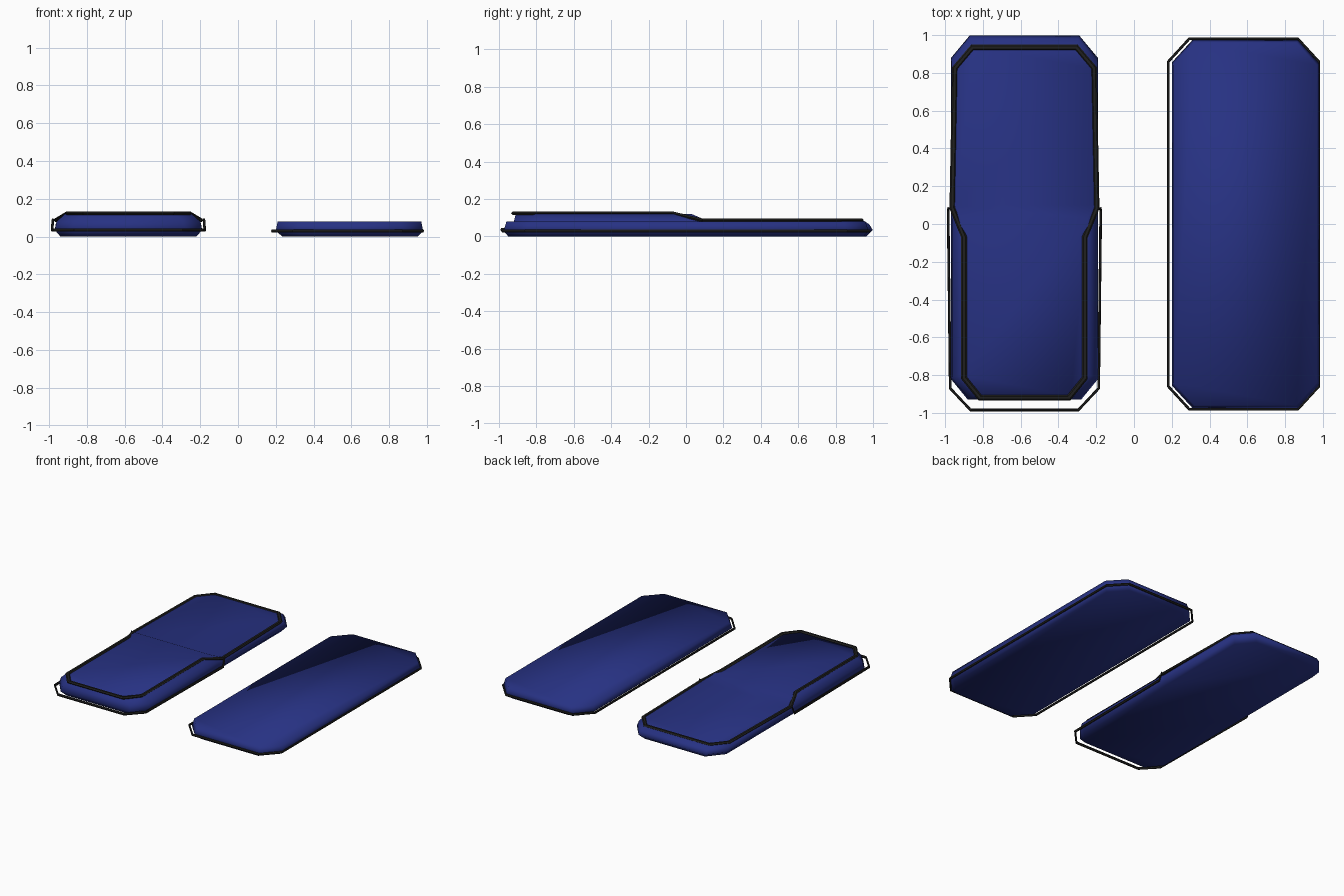
import bpy, bmesh, math
from mathutils import Vector

if "Cube" in bpy.data.objects:
    bpy.data.objects.remove(bpy.data.objects["Cube"])


def material(name, rgb):
    m = bpy.data.materials.new(name)
    m.diffuse_color = (*rgb, 1)
    m.use_nodes = True
    m.node_tree.nodes["Principled BSDF"].inputs["Base Color"].default_value = m.diffuse_color
    return m


BLUE = material("navy fabric", (0.02, 0.031, 0.225))
BLACK = material("black piping", (0.014, 0.014, 0.013))


def finish(name, bm, mat, smooth=None):
    bmesh.ops.recalc_face_normals(bm, faces=bm.faces)
    me = bpy.data.meshes.new(name)
    bm.to_mesh(me)
    bm.free()
    ob = bpy.data.objects.new(name, me)
    bpy.context.collection.objects.link(ob)
    me.materials.append(mat)
    bpy.context.view_layer.objects.active = ob
    ob.select_set(True)
    if smooth is None:
        bpy.ops.object.shade_smooth()
    else:
        bpy.ops.object.shade_smooth_by_angle(angle=math.radians(smooth))
    ob.select_set(False)


def octagon(x0, x1, y0, y1, z, cx=0.11, cy=0.12):
    return [(x0 + cx, y0, z), (x1 - cx, y0, z), (x1, y0 + cy, z), (x1, y1 - cy, z),
            (x1 - cx, y1, z), (x0 + cx, y1, z), (x0, y1 - cy, z), (x0, y0 + cy, z)]


def pipe(name, path, w, h, closed=True):
    """Six-sided cord swept along a path, mitred in plan."""
    bm = bmesh.new()
    pts = [Vector(p) for p in path]
    n = len(pts)
    rings = []
    for i, p in enumerate(pts):
        a = p - pts[i - 1] if closed or i else pts[1] - p
        b = pts[(i + 1) % n] - p if closed or i < n - 1 else a
        flat = [Vector((v.x, v.y, 0)) for v in (a, b)]
        flat = [v.normalized() for v in flat if v.length > 1e-4]
        t = sum(flat, Vector()).normalized()
        side = Vector((t.y, -t.x, 0)) / max(0.5, t.dot(flat[0]))
        rings.append([bm.verts.new(p + side * (w / 2 * math.cos(k * math.pi / 3))
                                   + Vector((0, 0, h / 2 * math.sin(k * math.pi / 3) / 0.866)))
                      for k in range(6)])
    for i in range(n if closed else n - 1):
        r, s = rings[i], rings[(i + 1) % n]
        for k in range(6):
            bm.faces.new((r[k], r[k - 1], s[k - 1], s[k]))
    if not closed:
        bm.faces.new(rings[0])
        bm.faces.new(rings[-1])
    finish(name, bm, BLACK, 35)


def skin(bm, loops):
    rings = [[bm.verts.new(p) for p in l] for l in loops]
    for r, s in zip(rings, rings[1:]):
        for k in range(len(r)):
            bm.faces.new((r[k - 1], r[k], s[k], s[k - 1]))
    return rings


# Flat cushion on the right
bm = bmesh.new()
r = skin(bm, [octagon(0.235, 0.95, -0.95, 0.95, 0.0),
              octagon(0.20, 0.98, -0.975, 0.975, 0.03),
              octagon(0.21, 0.97, -0.96, 0.96, 0.08)])
bm.faces.new(r[0])
bm.faces.new(r[-1])
finish("flat_cushion", bm, BLUE)
pipe("flat_cushion_piping", octagon(0.182, 0.978, -0.98, 0.98, 0.03), 0.014, 0.016)


# Stepped cushion on the left: octagon levels with two extra hinge points per side
def stepped(front, back, y0, y1, zf, zb):
    c = -0.58
    return [(c - front + 0.09, y0, zf), (c + front - 0.09, y0, zf),
            (c + front, y0 + 0.11, zf), (c + front, 0.03, zf),
            (c + back, 0.10, zb), (c + back, y1 - 0.12, zb),
            (c + back - 0.1, y1, zb), (c - back + 0.1, y1, zb),
            (c - back, y1 - 0.12, zb), (c - back, 0.10, zb),
            (c - front, 0.03, zf), (c - front, y0 + 0.11, zf)]


bm = bmesh.new()
r = skin(bm, [stepped(0.36, 0.36, -0.90, 0.965, 0, 0),
              stepped(0.39, 0.39, -0.93, 0.998, 0.035, 0.035),
              stepped(0.38, 0.385, -0.92, 0.98, 0.08, 0.065),
              stepped(0.335, 0.37, -0.91, 0.94, 0.12, 0.09)])
bm.faces.new(r[0])
t = r[-1]
bm.faces.new(t[0:4] + t[10:12])
bm.faces.new((t[3], t[4], t[9], t[10]))
bm.faces.new(t[4:10])
finish("stepped_cushion", bm, BLUE)

# Upper piping follows the step of the cushion
right = [(0.235, -0.92, 0.124), (0.32, -0.815, 0.124), (0.32, -0.07, 0.124),
         (0.382, 0.085, 0.087), (0.368, 0.825, 0.087), (0.275, 0.935, 0.087)]
path = [(-0.58 + x, y, z) for x, y, z in right]
path += [(-0.58 - x, y, z) for x, y, z in reversed(right)]
pipe("stepped_cushion_upper_piping", path, 0.03, 0.018)

# Lower piping wraps the front half and rises to the step at each side
right = [(0.285, -0.985, 0.035), (0.393, -0.87, 0.035), (0.404, 0.07, 0.035),
         (0.40, 0.088, 0.087)]
path = [(-0.58 - x, y, z) for x, y, z in reversed(right)]
path += [(-0.58 + x, y, z) for x, y, z in right]
pipe("stepped_cushion_lower_piping", path, 0.014, 0.018, closed=False)
